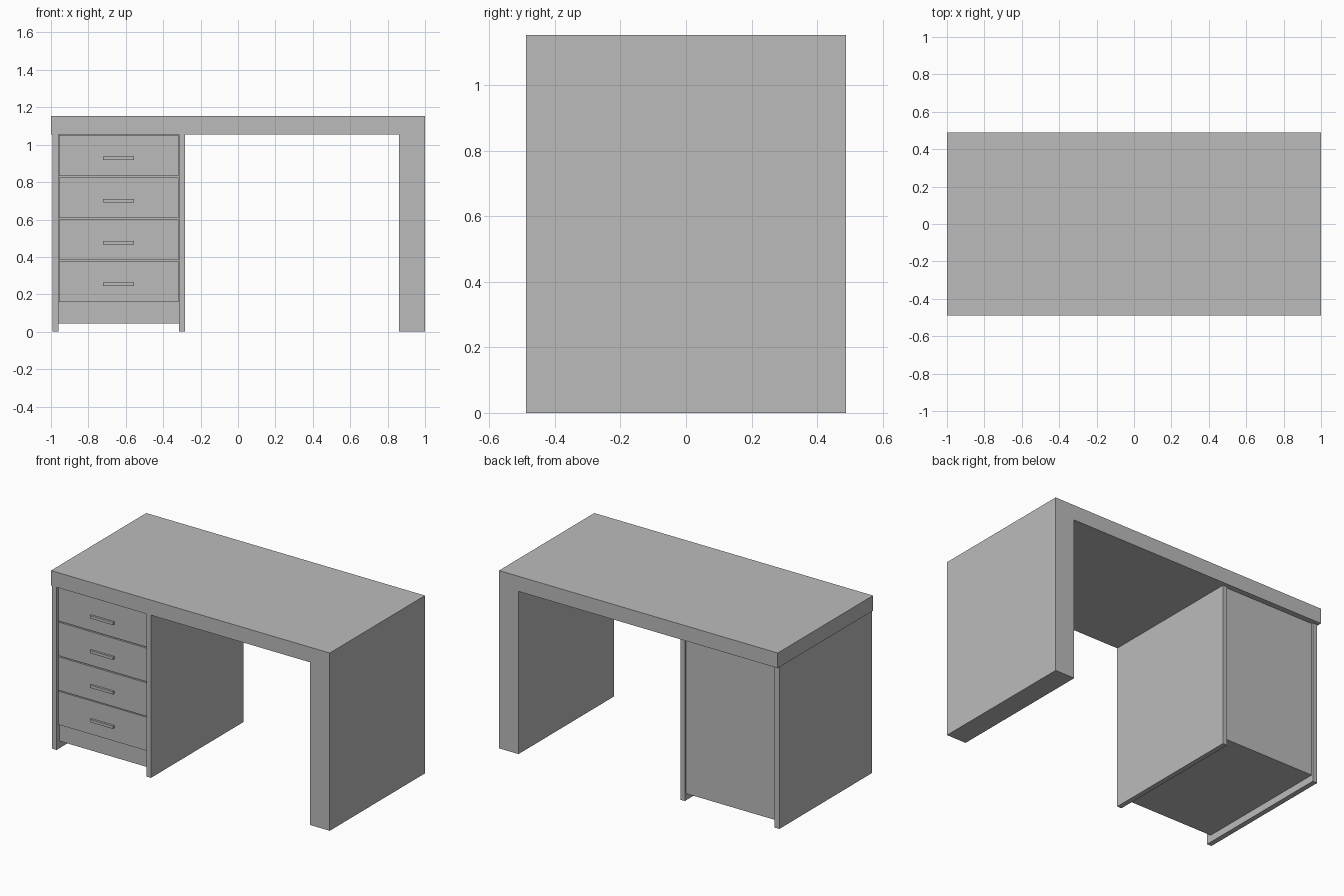
import bpy
import bmesh

if "Cube" in bpy.data.objects:
    bpy.data.objects.remove(bpy.data.objects["Cube"])

# Single painted finish
grey = bpy.data.materials.new("light grey")
grey.use_nodes = True
colour = (0.5, 0.5, 0.5, 1)
grey.diffuse_color = colour
grey.node_tree.nodes["Principled BSDF"].inputs["Base Color"].default_value = colour


def extrude_profile(name, outline, y0, y1):
    """Extrude an x-z outline from y0 to y1."""
    bm = bmesh.new()
    face = bm.faces.new([bm.verts.new((x, y0, z)) for x, z in outline])
    moved = bmesh.ops.extrude_face_region(bm, geom=[face])["geom"]
    verts = [v for v in moved if isinstance(v, bmesh.types.BMVert)]
    bmesh.ops.translate(bm, verts=verts, vec=(0, y1 - y0, 0))
    bmesh.ops.recalc_face_normals(bm, faces=bm.faces[:])
    mesh = bpy.data.meshes.new(name)
    bm.to_mesh(mesh)
    bm.free()
    mesh.materials.append(grey)
    obj = bpy.data.objects.new(name, mesh)
    bpy.context.collection.objects.link(obj)
    return obj


def box(name, x0, x1, y0, y1, z0, z1):
    outline = [(x0, z0), (x1, z0), (x1, z1), (x0, z1)]
    return extrude_profile(name, outline, y0, y1)


FRONT, BACK = -0.488, 0.488
TOP, UNDER = 1.153, 1.055
PANEL_BACK = 0.462

# Desk top and thick leg in one piece
extrude_profile("desk_top_and_leg",
                [(-1, UNDER), (0.86, UNDER), (0.86, 0), (1, 0), (1, TOP), (-1, TOP)],
                FRONT, BACK)

# Drawer cabinet between two side panels
box("cabinet_outer_panel", -0.993, -0.96, FRONT, PANEL_BACK, 0, UNDER)
box("cabinet_inner_panel", -0.315, -0.283, FRONT, PANEL_BACK, 0, UNDER)
box("cabinet_body", -0.96, -0.315, -0.456, PANEL_BACK - 0.01, 0.045, UNDER)

# Four drawer fronts, each with a bar handle
for i, (bottom, top) in enumerate([(0.16, 0.377), (0.383, 0.6), (0.607, 0.825), (0.832, 1.052)]):
    box(f"drawer_front_{i + 1}", -0.957, -0.318, -0.474, -0.456, bottom, top)
    middle = (bottom + top) / 2 - 0.015
    box(f"drawer_handle_{i + 1}", -0.722, -0.556, FRONT, -0.474, middle - 0.009, middle + 0.009)
